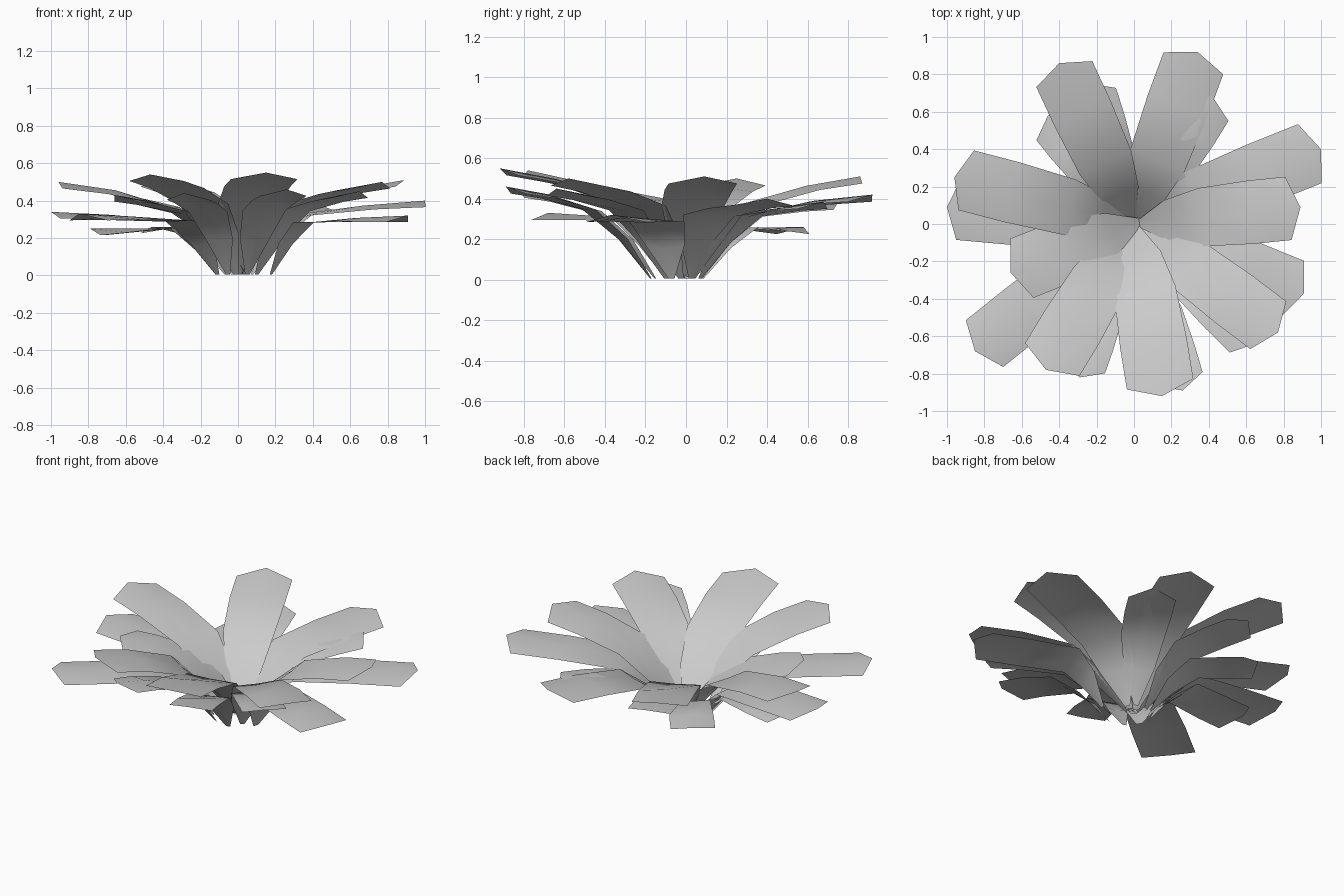
import bpy, bmesh, math
from mathutils import Vector

# tip x, tip y, tip height, blade width, base radius, knee radius
LEAVES = [
    (0.34, 0.92, 0.42, 0.34, 0.03, 0.36), (1.00, 0.40, 0.40, 0.34, 0.08, 0.36),
    (0.89, 0.09, 0.51, 0.34, 0.02, 0.36), (0.91, -0.37, 0.32, 0.32, 0.19, 0.38),
    (0.77, -0.58, 0.50, 0.32, 0.04, 0.36), (0.15, -0.92, 0.55, 0.36, 0.0, 0.36),
    (-0.47, -0.78, 0.54, 0.34, 0.02, 0.36), (-0.85, -0.68, 0.33, 0.32, 0.14, 0.38),
    (-0.66, -0.26, 0.43, 0.34, -0.04, 0.32), (-1.00, 0.09, 0.34, 0.34, 0.10, 0.36),
    (-0.96, 0.25, 0.50, 0.33, 0.02, 0.36), (-0.40, 0.86, 0.51, 0.33, 0.02, 0.36),
    # lower, mostly hidden leaves
    (0.26, -0.89, 0.46, 0.26, 0.18, 0.50), (-0.29, -0.82, 0.44, 0.24, 0.16, 0.48),
    (-0.79, 0.05, 0.25, 0.30, 0.12, 0.36), (0.42, 0.68, 0.385, 0.28, 0.08, 0.36),
    (-0.46, 0.58, 0.26, 0.26, 0.10, 0.36), (-0.24, 0.75, 0.38, 0.26, 0.08, 0.36),
    (0.65, -0.64, 0.45, 0.26, 0.14, 0.42),
]


def leaf(i, x, y, zt, width, base, knee):
    # Blade rises steeply from a pointed base, then arches out to a blunt tip
    reach = math.hypot(x, y)
    out = Vector((x, y, 0)) / reach
    side = Vector((-out.y, out.x, 0))
    zb = 0.14 + 0.44 * zt
    rows = [  # radius, height, relative width, edge lift
        (base, 0.005, 0.10, 0.0),
        (base + 0.45 * (knee - base), 0.50 * zb + 0.01, 0.65, 0.02),
        (knee, zb, 0.92, 0.005),
        (knee + 0.5 * (reach - knee), zb + 0.68 * (zt - zb), 1.0, -0.02),
        (reach, zt, 1.0, -0.035),
    ]
    bm = bmesh.new()
    grid = []
    for k, (r, z, w, lift) in enumerate(rows):
        line = []
        for s in (-1, 0, 1):
            rr = r - (0.065 * abs(s) if k == 4 else 0)
            p = out * rr + side * (s * w * width / 2)
            p.z = z + lift * abs(s)
            line.append(bm.verts.new(p))
        grid.append(line)
    for a, b in zip(grid, grid[1:]):
        for j in range(2):
            f = bm.faces.new((a[j + 1], a[j], b[j], b[j + 1]))
            f.smooth = True
    bmesh.ops.recalc_face_normals(bm, faces=bm.faces)
    if sum(f.normal.z for f in bm.faces) < 0:
        bmesh.ops.reverse_faces(bm, faces=bm.faces)
    me = bpy.data.meshes.new("leaf_%02d" % i)
    bm.to_mesh(me)
    bm.free()
    bpy.context.collection.objects.link(bpy.data.objects.new(me.name, me))


for i, data in enumerate(LEAVES):
    leaf(i + 1, *data)
